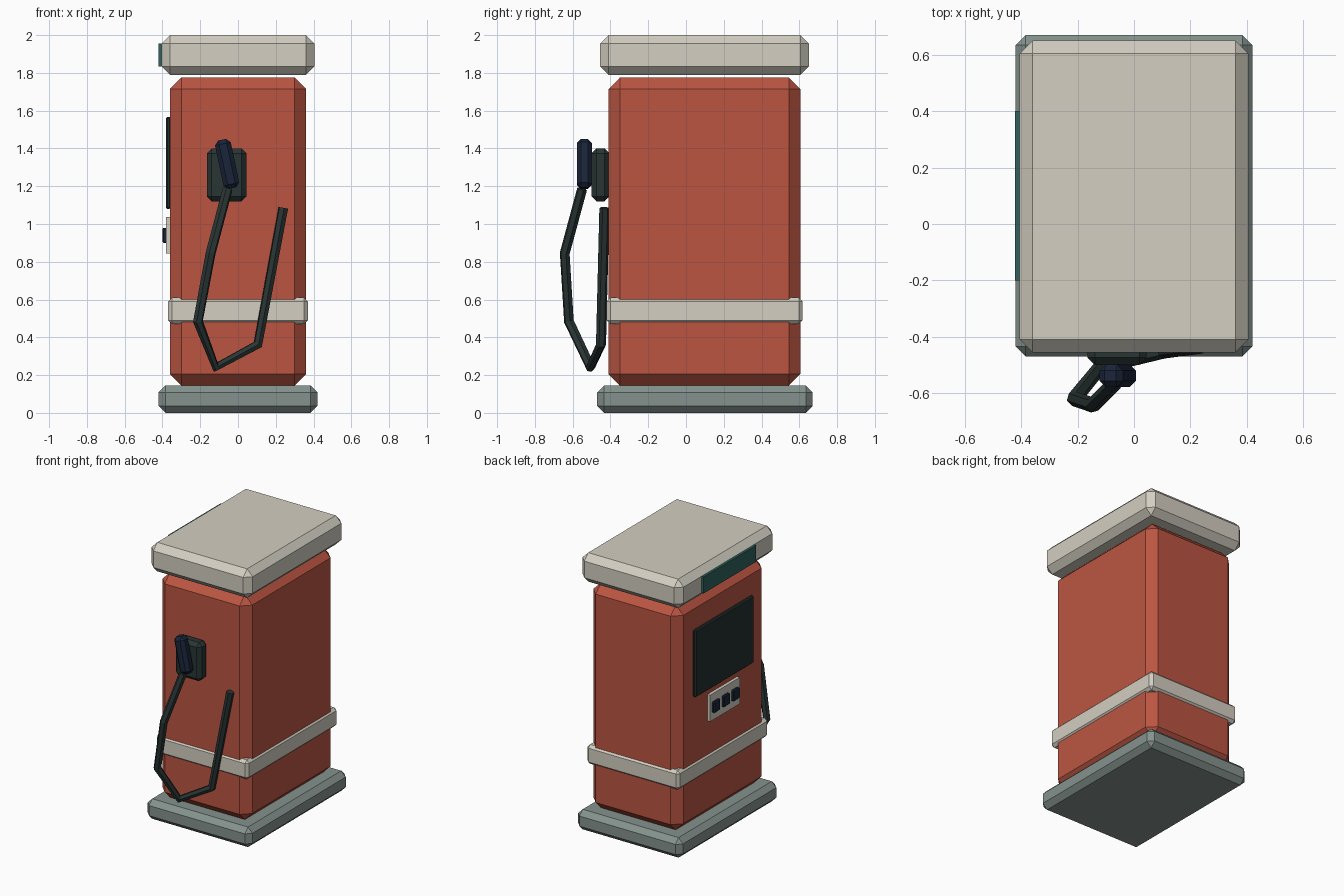
import bpy
from math import radians

old = bpy.data.objects.get("Cube")
if old:
    bpy.data.objects.remove(old, do_unlink=True)


def material(name, r, g, b):
    """Flat colour from 0-255 display values, stored as linear."""
    m = bpy.data.materials.new(name)
    col = [(c / 255) ** 2.2 for c in (r, g, b)] + [1.0]
    m.use_nodes = True
    m.node_tree.nodes["Principled BSDF"].inputs["Base Color"].default_value = col
    m.diffuse_color = col
    return m


red = material("brick red", 186, 86, 68)
cream = material("cream", 210, 205, 192)
grey = material("stone grey", 132, 145, 140)
rubber = material("dark rubber", 45, 56, 55)
navy = material("dark navy", 32, 41, 60)
glass = material("dark screen", 40, 50, 50)
teal = material("teal", 50, 98, 92)


def box(name, mat, xs, ys, zs, bevel=0.0, tilt=0.0):
    """Chamfered box from its extents along each axis."""
    bpy.ops.mesh.primitive_cube_add(size=1)
    o = bpy.context.object
    o.name = name
    o.location = [(a + b) / 2 for a, b in (xs, ys, zs)]
    o.scale = [b - a for a, b in (xs, ys, zs)]
    bpy.ops.object.transform_apply(location=False, rotation=False, scale=True)
    o.rotation_euler.y = radians(tilt)
    o.data.materials.append(mat)
    if bevel:
        mod = o.modifiers.new("Chamfer", 'BEVEL')
        mod.width = bevel
        mod.segments = 1
        mod.limit_method = 'NONE'
    return o


# Cabinet: plinth, body, trim band and cap
box("base", grey, (-.42, .42), (-.47, .67), (0, .145), .036)
box("body", red, (-.36, .36), (-.41, .605), (.145, 1.775), .06)
box("trim_band", cream, (-.37, .37), (-.42, .617), (.47, .61), .02)
box("cap", cream, (-.405, .405), (-.455, .65), (1.79, 2), .045)

# Display side: sign, screen and keypad
box("sign_panel", teal, (-.422, -.40), (-.2, .4), (1.835, 1.955))
box("screen", glass, (-.382, -.355), (-.235, .435), (1.08, 1.567), .008)
box("button_plate", cream, (-.382, -.355), (-.07, .27), (.845, 1.037))
for i in range(3):
    y = .21 - .11 * i
    box(f"button_{i + 1}", navy, (-.4, -.375), (y - .036, y + .036), (.9, .98), .006)

# Nozzle resting in its holder on the front
box("nozzle_holder", rubber, (-.165, .045), (-.5, -.405), (1.12, 1.4), .026)
box("nozzle", navy, (-.1, -.015), (-.578, -.498), (1.187, 1.449), .022, tilt=-12)

# Hose: faceted tube hanging from the nozzle and returning to the body
path = [(-.055, -.55, 1.185), (-.145, -.642, .845), (-.212, -.62, .485),
        (-.118, -.505, .242), (.105, -.45, .362), (.24, -.432, 1.085)]
curve = bpy.data.curves.new("hose", 'CURVE')
curve.dimensions = '3D'
curve.bevel_depth = .027
curve.bevel_resolution = 1
curve.use_fill_caps = True
spline = curve.splines.new('POLY')
spline.points.add(len(path) - 1)
for point, co in zip(spline.points, path):
    point.co = (*co, 1)
hose = bpy.data.objects.new("hose", curve)
bpy.context.collection.objects.link(hose)
curve.materials.append(rubber)
bpy.ops.object.select_all(action='DESELECT')
hose.select_set(True)
bpy.context.view_layer.objects.active = hose
bpy.ops.object.convert(target='MESH')
bpy.ops.object.shade_flat()
